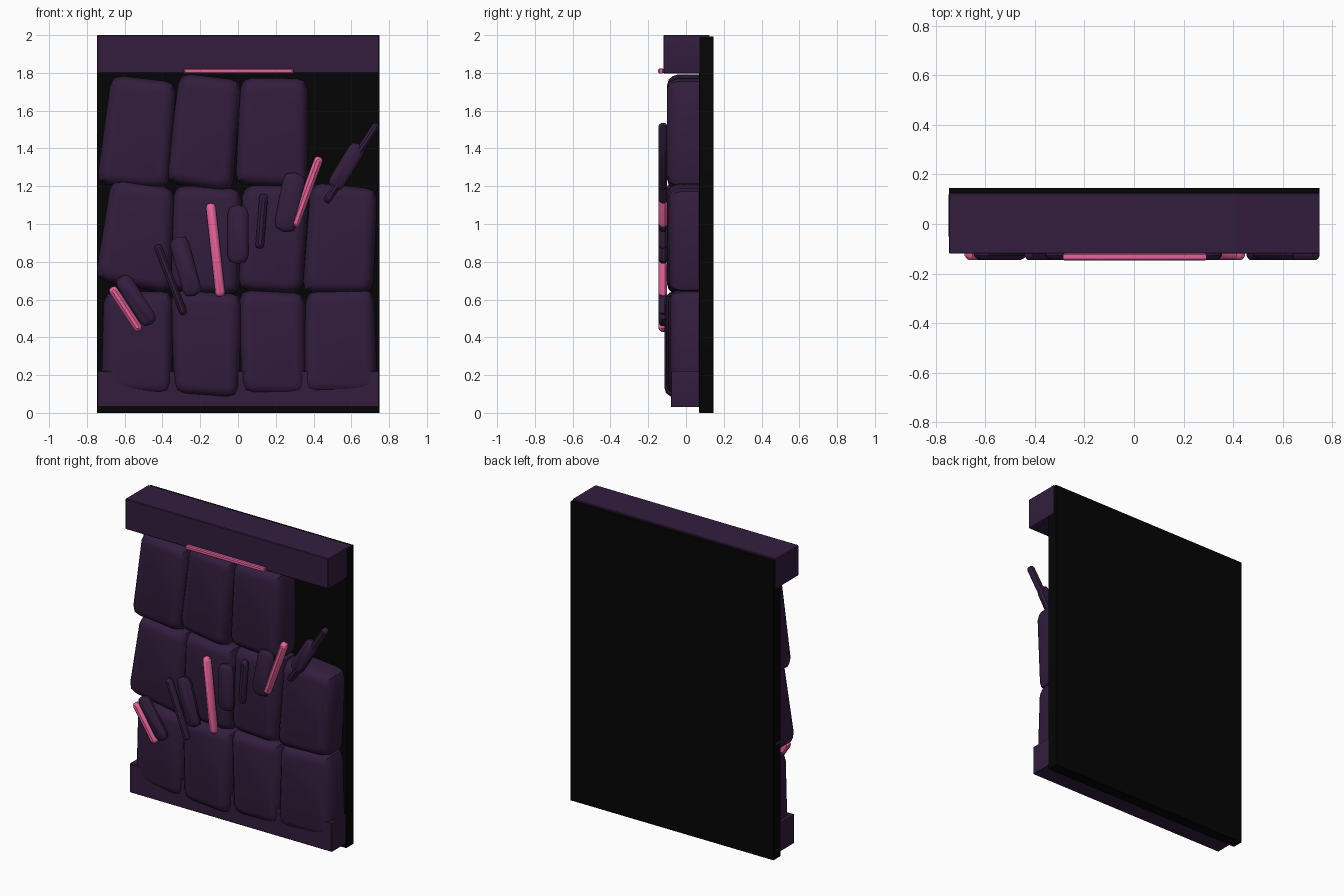
import bpy, bmesh, math
from mathutils import Vector

if "Cube" in bpy.data.objects:
    bpy.data.objects.remove(bpy.data.objects["Cube"])


def material(name, rgb):
    m = bpy.data.materials.new(name)
    m.diffuse_color = (*rgb, 1)
    m.use_nodes = True
    m.node_tree.nodes["Principled BSDF"].inputs["Base Color"].default_value = m.diffuse_color
    return m


PURPLE = material("dark_purple", (0.033, 0.0125, 0.048))
PINK = material("pink", (0.80, 0.125, 0.33))
BLACK = material("near_black", (0.0015, 0.0015, 0.0015))


def inset_quad(quad, d):
    """Move every side of a counter-clockwise x/z quad inward by d."""
    out = []
    for i in range(4):
        p = quad[i]
        a, b = (p - quad[i - 1]).normalized(), (quad[(i + 1) % 4] - p).normalized()
        na, nb = Vector((-a.y, a.x)), Vector((-b.y, b.x))
        out.append(p + (na + nb) * d / (1 + na.dot(nb)))
    return out


def rounded(quad, cut):
    """Replace each corner by a three-point arc."""
    pts = []
    for i in range(4):
        p = quad[i]
        a = p + (quad[i - 1] - p).normalized() * cut
        b = p + (quad[(i + 1) % 4] - p).normalized() * cut
        pts += [a, (a + b) / 4 + p / 2, b]
    return pts


def pillow(name, quad, cut, rings, mat, tilt=0.0):
    """Loft rounded quads through (y, inset) rings; tilt leans the front sideways."""
    quad = [Vector(p) for p in quad]
    area = sum(quad[i - 1].x * quad[i].y - quad[i].x * quad[i - 1].y for i in range(4))
    if area < 0:
        quad.reverse()
    cx = sum(p.x for p in quad) / 4
    bm = bmesh.new()
    loops = []
    for k, (y, d) in enumerate(rings):
        pts = rounded(inset_quad(quad, d), max(cut - d * 0.6, cut * 0.4))
        lean = tilt if k else 0
        loops.append([bm.verts.new((p.x, y + lean * (p.x - cx), p.y)) for p in pts])
    n = len(loops[0])
    for r0, r1 in zip(loops, loops[1:]):
        for i in range(n):
            j = (i + 1) % n
            bm.faces.new((r0[i], r0[j], r1[j], r1[i]))
    bm.faces.new(loops[0])
    bm.faces.new(loops[-1])
    bmesh.ops.recalc_face_normals(bm, faces=bm.faces[:])
    me = bpy.data.meshes.new(name)
    bm.to_mesh(me)
    bm.free()
    me.materials.append(mat)
    ob = bpy.data.objects.new(name, me)
    bpy.context.collection.objects.link(ob)
    for o in bpy.context.selected_objects:
        o.select_set(False)
    bpy.context.view_layer.objects.active = ob
    ob.select_set(True)
    bpy.ops.object.shade_smooth_by_angle(angle=math.radians(35))
    return ob


def box(name, x0, x1, z0, z1, y0, y1, mat, b=0.004):
    """Block with a small edge chamfer."""
    pillow(name, [(x0, z0), (x1, z0), (x1, z1), (x0, z1)], b,
           [(y1, b), (y1 - b, 0), (y0 + b, 0), (y0, b)], mat)


def sliver(name, a, b, width, mat):
    """Thin rounded bar lying on the wall from a to b."""
    a, b = Vector(a), Vector(b)
    d = (b - a).normalized() * width / 2
    p = Vector((-d.y, d.x))
    e = min(0.02, width * 0.32)
    pillow(name, [a + p, a - p, b - p, b + p], width * 0.42,
           [(-0.10, e * 0.6), (-0.112, 0), (-0.128, 0), (-0.139, e * 0.4), (-0.146, e)], mat)


# Backing slab and the two beams
box("backing_slab", -0.746, 0.749, 0, 1.992, 0.07, 0.145, BLACK, 0.001)
box("top_beam", -0.746, 0.749, 1.798, 2.0, -0.12, 0.125, PURPLE)
box("bottom_beam", -0.744, 0.747, 0.03, 0.222, -0.08, 0.08, PURPLE)

# Wall stones, row by row: front depth, sideways lean, corners TL, TR, BR, BL
rows = [
    [(-.092, -.04, ((-.67, 1.79), (-.325, 1.75), (-.365, 1.185), (-.75, 1.21))),
     (-.10, 0, ((-.31, 1.80), (.02, 1.76), (-.03, 1.17), (-.385, 1.22))),
     (-.10, 0, ((.015, 1.775), (.37, 1.77), (.37, 1.19), (-.015, 1.21)))],
    [(-.105, .02, ((-.67, 1.24), (-.335, 1.19), (-.355, .63), (-.757, .705))),
     (-.10, 0, ((-.34, 1.205), (.02, 1.185), (.005, .62), (-.36, .645))),
     (-.10, 0, ((.025, 1.205), (.38, 1.205), (.34, .63), (0, .65))),
     (-.095, .05, ((.385, 1.22), (.74, 1.185), (.715, .635), (.34, .635)))],
    [(-.09, -.08, ((-.71, .64), (-.345, .645), (-.35, .09), (-.725, .11))),
     (-.115, 0, ((-.355, .65), (.02, .63), (.005, .075), (-.34, .10))),
     (-.10, .06, ((.005, .65), (.355, .635), (.365, .09), (.02, .10))),
     (-.09, .04, ((.36, .645), (.72, .655), (.74, .10), (.345, .10)))],
]
for r, stones in enumerate(rows):
    for c, (d, lean, corners) in enumerate(stones):
        pillow(f"stone_{r + 1}_{c + 1}", corners, 0.06,
               [(0.12, 0), (d + 0.06, 0), (d + 0.028, 0.01), (d + 0.008, 0.028), (d, 0.055)],
               PURPLE, lean)

# Dark slivers scattered across the wall
dark = [((-.62, .72), (-.46, .47), .09), ((-.428, .89), (-.285, .52), .04),
        ((-.32, .93), (-.235, .62), .10), ((0, 1.10), (0, .79), .11),
        ((.137, 1.16), (.114, .87), .045), ((.305, 1.27), (.245, .96), .12),
        ((.645, 1.42), (.505, 1.19), .09), ((.738, 1.53), (.465, 1.115), .04)]
for i, (a, b, w) in enumerate(dark):
    sliver(f"dark_sliver_{i + 1}", a, b, w, PURPLE)

# Pink slivers and the strip under the top beam
for i, (a, b, w) in enumerate([((-.67, .665), (-.52, .435), .047),
                               ((-.146, 1.11), (-.092, .615), .052),
                               ((.432, 1.355), (.297, .985), .047)]):
    sliver(f"pink_sliver_{i + 1}", a, b, w, PINK)
box("pink_top_strip", -0.287, 0.293, 1.796, 1.823, -0.147, -0.118, PINK, 0.006)
